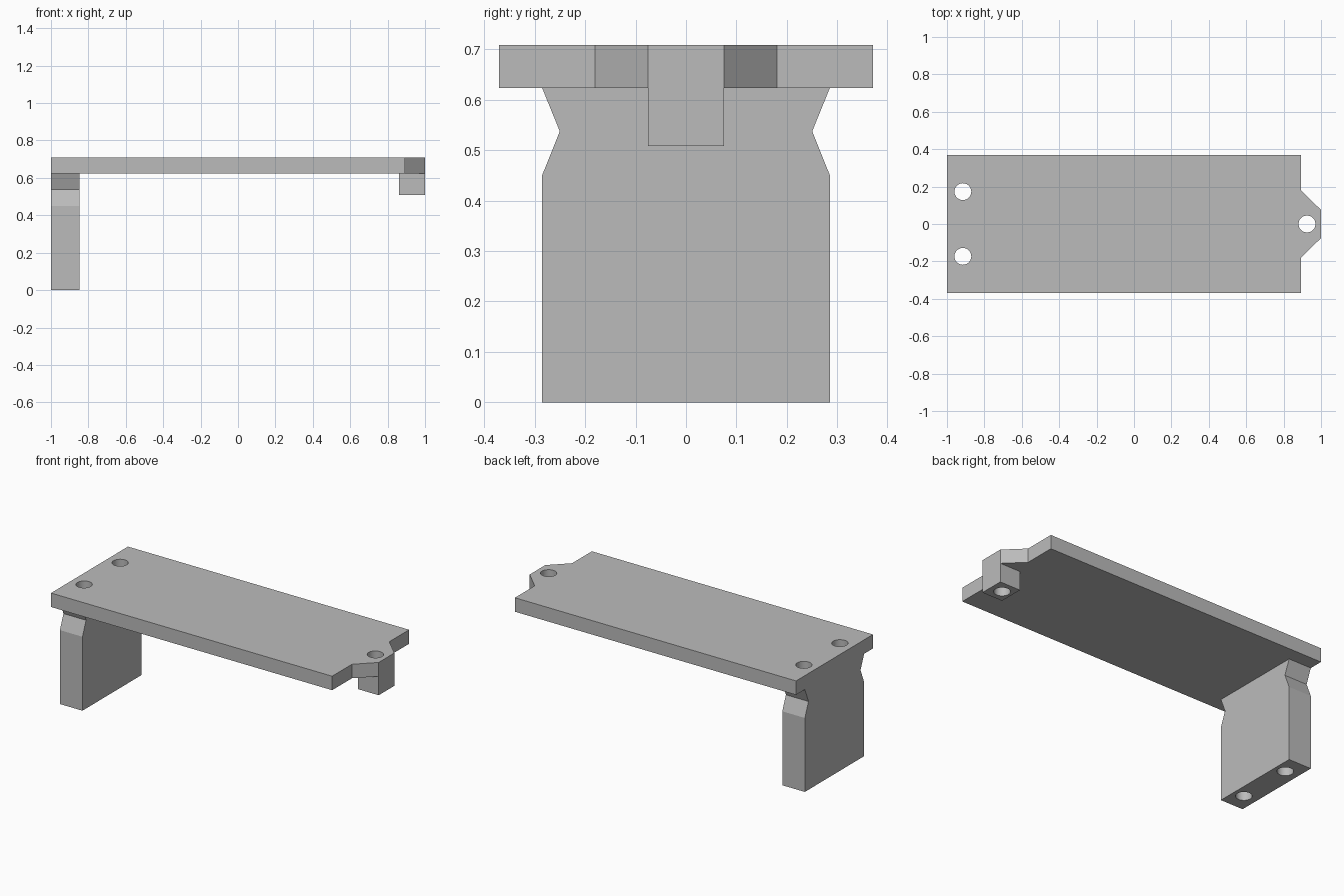
import bpy
import bmesh
import math
from mathutils import Vector

if "Cube" in bpy.data.objects:
    bpy.data.objects.remove(bpy.data.objects["Cube"], do_unlink=True)

# Main heights and hole layout
TOP, UNDERSIDE, STOP_BASE = 0.708, 0.623, 0.508
HOLE_RADIUS = 0.045
LEG_HOLES = [(-0.915, -0.173), (-0.915, 0.173)]
STOP_HOLE = [(0.925, 0)]

grey = bpy.data.materials.new("plain grey")
grey.use_nodes = True
grey.diffuse_color = (0.5, 0.5, 0.5, 1)
grey.node_tree.nodes["Principled BSDF"].inputs["Base Color"].default_value = grey.diffuse_color


def prism(name, points, sweep):
    """Solid made by sweeping a flat outline along a vector."""
    bm = bmesh.new()
    face = bm.faces.new([bm.verts.new(p) for p in points])
    swept = bmesh.ops.extrude_face_region(bm, geom=[face])["geom"]
    verts = [v for v in swept if isinstance(v, bmesh.types.BMVert)]
    bmesh.ops.translate(bm, verts=verts, vec=Vector(sweep))
    bmesh.ops.recalc_face_normals(bm, faces=bm.faces)
    mesh = bpy.data.meshes.new(name)
    bm.to_mesh(mesh)
    bm.free()
    mesh.materials.append(grey)
    obj = bpy.data.objects.new(name, mesh)
    bpy.context.collection.objects.link(obj)
    return obj


def mirrored(half):
    """Close a half outline by mirroring its first coordinate."""
    return half + [(-a, b) for a, b in reversed(half)]


def drill(obj, holes):
    """Cut vertical round holes right through a part."""
    for x, y in holes:
        bpy.ops.mesh.primitive_cylinder_add(vertices=48, radius=HOLE_RADIUS, depth=3,
                                            location=(x, y, 0))
        cutter = bpy.context.object
        cutter.data.materials.append(grey)
        cutter.hide_render = True
        cut = obj.modifiers.new("hole", "BOOLEAN")
        cut.operation = "DIFFERENCE"
        cut.solver = "EXACT"
        cut.object = cutter
        bpy.ops.object.select_all(action="DESELECT")
        bpy.context.view_layer.objects.active = obj
        obj.select_set(True)
        bpy.ops.object.modifier_apply(modifier=cut.name)
        bpy.data.objects.remove(cutter, do_unlink=True)
    bpy.ops.object.shade_smooth_by_angle(angle=math.radians(20))


# Top plate with a tapered tab at its left end
outline = mirrored([(0.37, -1), (0.37, 0.893), (0.18, 0.893), (0.075, 1)])
plate = prism("top_plate", [(x, y, UNDERSIDE) for y, x in outline], (0, 0, TOP - UNDERSIDE))
drill(plate, LEG_HOLES + STOP_HOLE)

# Broad leg with a V notch on each edge
outline = mirrored([(0.285, 0), (0.285, 0.45), (0.25, 0.537), (0.285, UNDERSIDE)])
leg = prism("notched_leg", [(-1, y, z) for y, z in outline], (0.152, 0, 0))
drill(leg, LEG_HOLES)

# Short block under the tab
outline = mirrored([(0.075, 0.862), (0.075, 1)])
stop = prism("tab_block", [(x, y, STOP_BASE) for y, x in outline], (0, 0, UNDERSIDE - STOP_BASE))
drill(stop, STOP_HOLE)
